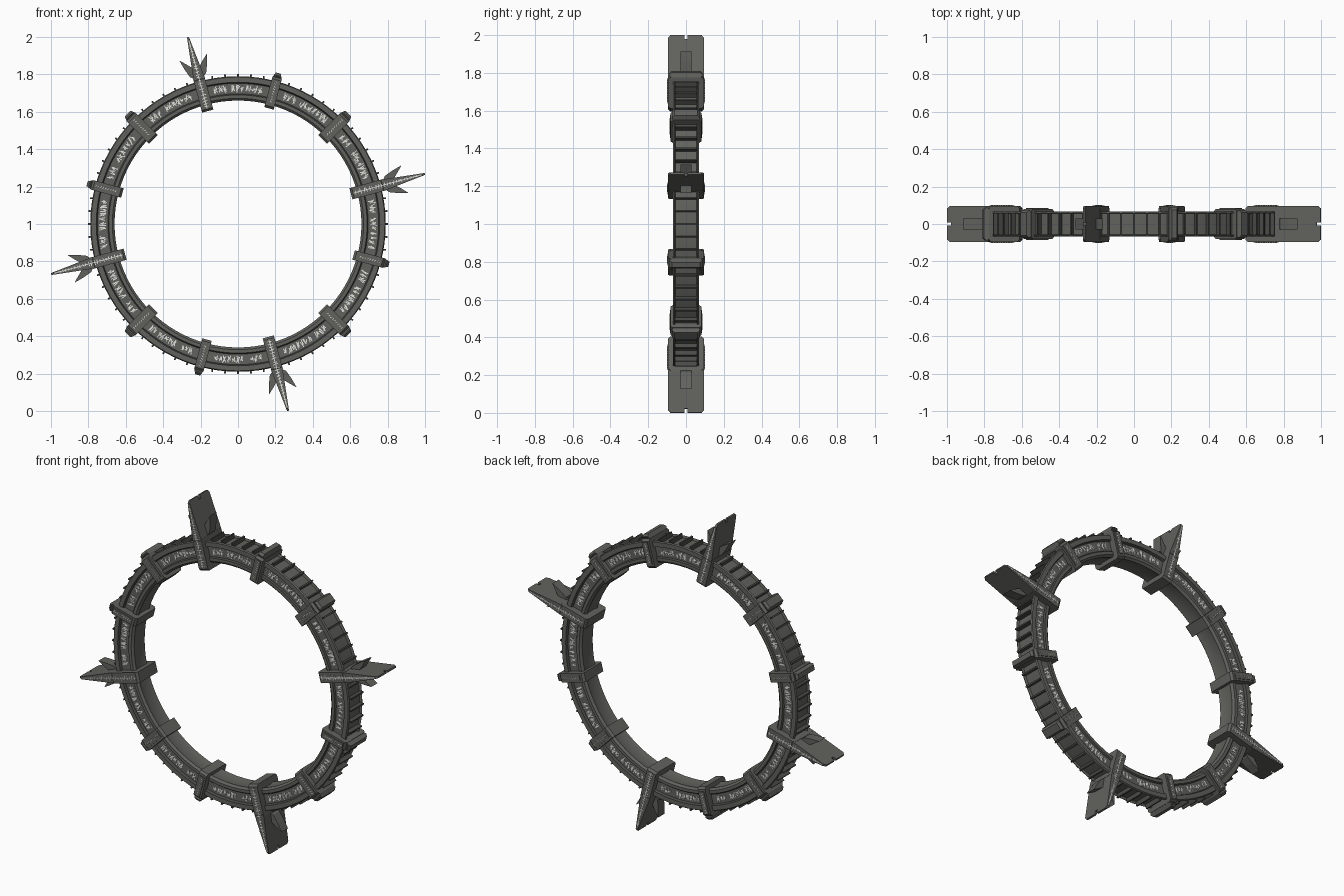
import bpy, bmesh, math, random
from mathutils import Matrix, Vector

random.seed(4)
if "Cube" in bpy.data.objects:
    bpy.data.objects.remove(bpy.data.objects["Cube"])

def material(name, rgb):
    m = bpy.data.materials.new(name)
    m.use_nodes = True
    m.diffuse_color = (*rgb, 1)
    m.node_tree.nodes["Principled BSDF"].inputs["Base Color"].default_value = (*rgb, 1)
    return m

STONE = material("weathered stone", (0.12, 0.12, 0.11))
DARK = material("dark stone", (0.07, 0.07, 0.065))
PALE = material("pale inlay", (0.75, 0.75, 0.72))

def finish(name, bm, mats, angle=0):
    """Turn a local (radius, depth, tangent) mesh into an object on the ring."""
    bmesh.ops.recalc_face_normals(bm, faces=bm.faces)
    me = bpy.data.meshes.new(name)
    bm.to_mesh(me)
    bm.free()
    for m in mats:
        me.materials.append(m)
    ob = bpy.data.objects.new(name, me)
    bpy.context.collection.objects.link(ob)
    ob.location.z = 1
    ob.rotation_euler.y = -math.radians(angle)
    return ob

def loft(bm, lower, upper):
    """Closed solid between two matching outlines."""
    a = [bm.verts.new(p) for p in lower]
    b = [bm.verts.new(p) for p in upper]
    bm.faces.new(a)
    bm.faces.new(b[::-1])
    for i in range(len(a)):
        j = (i + 1) % len(a)
        bm.faces.new((a[i], a[j], b[j], b[i]))

def slab(bm, outline, half):
    """Outline in (radius, depth), thickness along the tangent given by half(r)."""
    loft(bm, [(r, y, -half(r)) for r, y in outline], [(r, y, half(r)) for r, y in outline])

def block(bm, r0, r1, depth, half, cut=0.012):
    slab(bm, [(r0, -depth + cut), (r0 + cut, -depth), (r1 - cut, -depth), (r1, -depth + cut),
              (r1, depth - cut), (r1 - cut, depth), (r0 + cut, depth), (r0, depth - cut)], half)

def stroke(bm, p, q, width, depth):
    """Thin painted bar from p to q in (radius, tangent), on both faces."""
    p, q = Vector(p), Vector(q)
    d = (q - p).normalized() * width / 2
    n = Vector((-d.y, d.x))
    for side in (-1, 1):
        y0, y1 = side * (depth - 0.002), side * (depth + 0.0015)
        pts = (p + n, q + n, q - n, p - n)
        loft(bm, [(v.x, y0, v.y) for v in pts], [(v.x, y1, v.y) for v in pts])

# Main ring, a turned section with recessed inlay band and raised rims
half = [(0.665, 0.03), (0.66, 0.05), (0.672, 0.062), (0.69, 0.062), (0.696, 0.054),
        (0.752, 0.054), (0.758, 0.068), (0.785, 0.068), (0.79, 0.06), (0.776, 0.056)]
section = half + [(r, -y) for r, y in reversed(half)]
bm = bmesh.new()
N = 96
rows = [[bm.verts.new((r * math.cos(a), y, r * math.sin(a))) for r, y in section]
        for a in (2 * math.pi * k / N for k in range(N))]
for k in range(N):
    for i in range(len(section)):
        j = (i + 1) % len(section)
        f = bm.faces.new((rows[k][i], rows[k][j], rows[(k + 1) % N][j], rows[(k + 1) % N][i]))
        f.material_index = int(i in (3, 5, 13, 15))
ring = finish("ring", bm, [STONE, DARK])
bpy.context.view_layer.objects.active = ring
ring.select_set(True)
bpy.ops.object.shade_smooth_by_angle(angle=math.radians(25))
ring.select_set(False)

# Thin ribs across the outer belt
bm = bmesh.new()
for k in range(72):
    if k % 6 == 3:
        continue
    part = bmesh.ops.create_cube(bm, size=1)["verts"]
    bmesh.ops.scale(bm, vec=(0.04, 0.118, 0.009), verts=part)
    bmesh.ops.translate(bm, vec=(0.782, 0, 0), verts=part)
    bmesh.ops.rotate(bm, matrix=Matrix.Rotation(-math.radians(5 * k), 3, "Y"), verts=part)
finish("belt_ribs", bm, [DARK])

# Abstract carved scratches around the recessed band, front and back
bm = bmesh.new()
for sector in range(12):
    for mark in range(11):
        if mark == 7:
            continue
        a = math.radians(sector * 30 + 20.5 + mark * 1.9)
        er, et = Vector((math.cos(a), math.sin(a))), Vector((-math.sin(a), math.cos(a)))
        for _ in range(4):
            ends = [er * (0.725 + s * random.uniform(0.002, 0.021)) + et * random.uniform(-0.011, 0.011)
                    for s in (-1, 1)]
            stroke(bm, ends[0], ends[1], 0.0045, 0.054)
finish("band_scratches", bm, [PALE])

# Clamps: square pairs on the diagonals and slim ones beside the fins
for angle in range(15, 375, 30):
    kind = (angle - 15) // 30 % 3
    if kind == 0:
        continue
    slim = kind == 2
    depth, w = (0.095, 0.026) if slim else (0.081, 0.034)
    bm = bmesh.new()
    block(bm, 0.64, 0.81, depth, lambda r: w)
    block(bm, 0.805, 0.835, depth - 0.008, lambda r: w - max(0, r - 0.805) * 0.4)
    for side in (-1, 1):
        part = bmesh.ops.create_cube(bm, size=1)["verts"]
        bmesh.ops.scale(bm, vec=(0.13, 0.008, w * 1.2), verts=part)
        bmesh.ops.translate(bm, vec=(0.73, side * depth, 0), verts=part)
    finish("clamp", bm, [STONE], angle)
    bm = bmesh.new()
    for k in range(9):
        r = 0.675 + k * 0.0135
        stroke(bm, (r, -0.005), (r + 0.006, 0.005), 0.003, depth + 0.004)
    finish("clamp_inlay", bm, [PALE], angle)

# Four long fins with a notched tip, side thorns and a pale spine
for angle in range(15, 375, 90):
    bm = bmesh.new()
    block(bm, 0.625, 0.81, 0.095, lambda r: 0.031)
    tip, d = 1.034, 0.095
    taper = lambda r: 0.031 - (r - 0.8) * 0.11
    slab(bm, [(0.8, -d), (tip - 0.015, -d), (tip, -d + 0.012), (tip, -0.008), (tip - 0.022, -0.008),
              (tip - 0.022, 0.008), (tip, 0.008), (tip, d - 0.012), (tip - 0.015, d), (0.8, d)], taper)
    finish("fin", bm, [STONE], angle)

    bm = bmesh.new()
    leaf = [(0.80, 0.015), (0.825, 0.045), (0.87, 0.062), (0.925, 0.077), (0.895, 0.045), (0.865, 0.018)]
    for side in (-1, 1):
        loft(bm, [(r, -0.03, side * t) for r, t in leaf], [(r, 0.03, side * t) for r, t in leaf])
    finish("fin_thorns", bm, [STONE], angle)

    bm = bmesh.new()
    stroke(bm, (0.64, 0), (1.015, 0), 0.0045, 0.095)
    for k in range(22):
        r = 0.65 + k * 0.016
        reach = 0.5 * min(0.031, taper(r)) * random.uniform(0.5, 1)
        stroke(bm, (r, -reach), (r + random.uniform(-0.006, 0.006), reach), 0.004, 0.095)
    finish("fin_inlay", bm, [PALE], angle)
